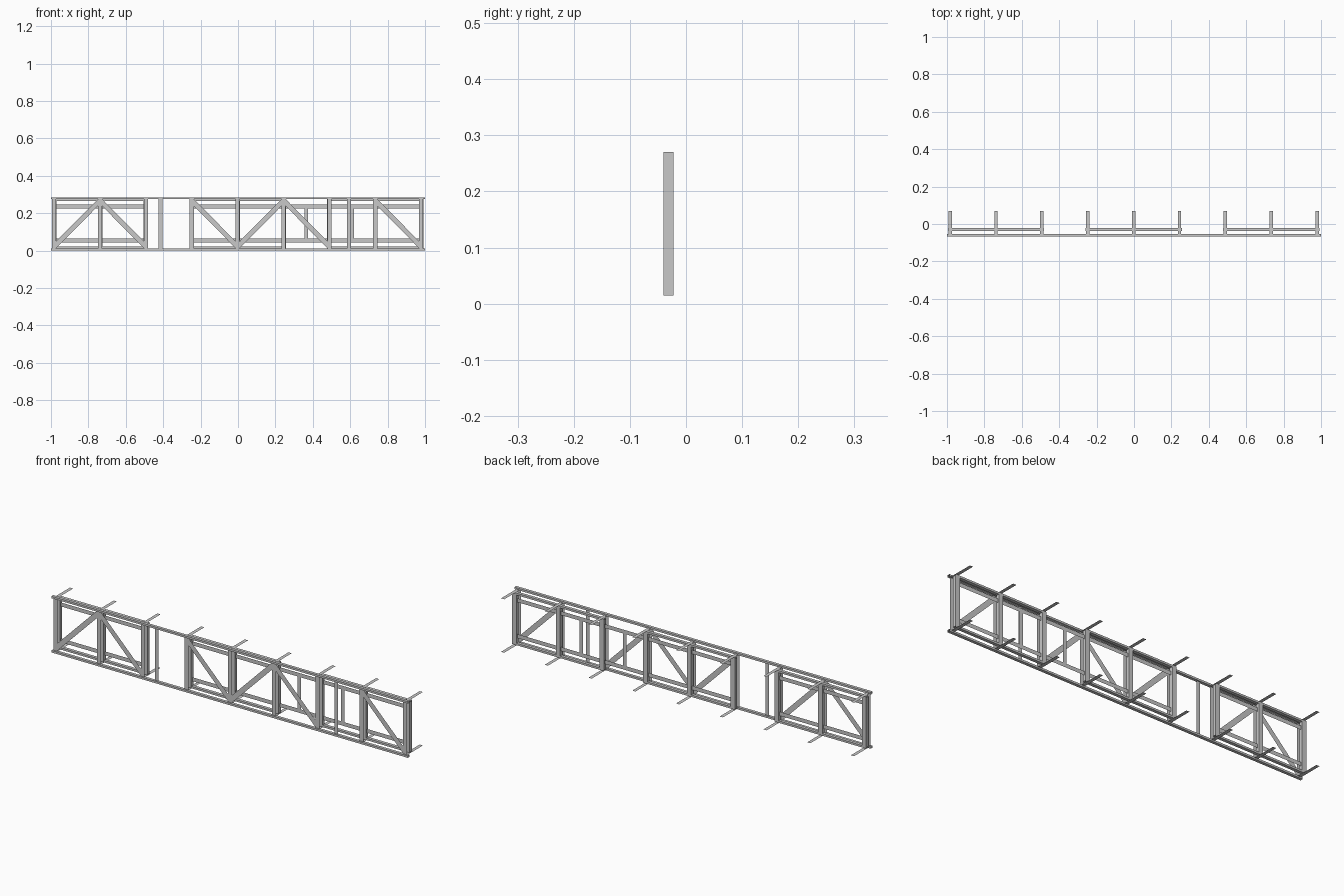
import bpy, bmesh
from mathutils import Vector

cube = bpy.data.objects.get("Cube")
if cube:
    bpy.data.objects.remove(cube)

steel = bpy.data.materials.new("grey_steel")
steel.use_nodes = True
GREY = (0.58, 0.58, 0.58, 1)
steel.diffuse_color = GREY
steel.node_tree.nodes["Principled BSDF"].inputs["Base Color"].default_value = GREY


def finish(name, bm):
    mesh = bpy.data.meshes.new(name)
    bm.to_mesh(mesh)
    bm.free()
    mesh.materials.append(steel)
    obj = bpy.data.objects.new(name, mesh)
    bpy.context.collection.objects.link(obj)


def tube(name, low, high, axis):
    """Open-ended rectangular tube filling the given bounds along one axis."""
    low, high = Vector(low), Vector(high)
    bm = bmesh.new()
    bmesh.ops.create_cube(bm, size=1)
    bmesh.ops.scale(bm, vec=high - low, verts=bm.verts)
    bmesh.ops.translate(bm, vec=(low + high) / 2, verts=bm.verts)
    bm.normal_update()
    caps = [f for f in bm.faces if abs(f.normal[axis]) > 0.5]
    bmesh.ops.delete(bm, geom=caps, context='FACES_ONLY')
    finish(name, bm)


def strip(name, start, end, width, normal):
    """Flat sheet bar between two points, facing the given normal."""
    start, end, normal = Vector(start), Vector(end), Vector(normal)
    side = (end - start).cross(normal).normalized() * width / 2
    bm = bmesh.new()
    face = bm.faces.new([bm.verts.new(p) for p in
                         (start + side, end + side, end - side, start - side)])
    face.normal_update()
    if face.normal.dot(normal) < 0:
        face.normal_flip()
    finish(name, bm)


FRONT, UP, DOWN = (0, -1, 0), (0, 0, 1), (0, 0, -1)
posts = [-0.983 + 0.2453 * i for i in range(9)]

# Full-length front chords
tube("front_chord_bottom", (-1, -0.068, 0), (1, -0.053, 0.01), 0)
tube("front_chord_top", (-1, -0.068, 0.275), (1, -0.053, 0.285), 0)

# Inner chords, one pair per two-bay frame
for first in (0, 3, 6):
    x0, x1 = posts[first] - 0.012, posts[first + 2] + 0.012
    tube("inner_chord_bottom", (x0, -0.038, 0.011), (x1, -0.022, 0.021), 0)
    tube("inner_chord_top", (x0, -0.038, 0.265), (x1, -0.022, 0.275), 0)

# Posts with a front cover plate and rear-facing bracket arms
for x in posts:
    tube("post", (x - 0.012, -0.04, 0.015), (x + 0.012, -0.022, 0.27), 2)
    strip("post_cover", (x, -0.06, 0.004), (x, -0.06, 0.281), 0.022, FRONT)
    for z, facing in ((0.007, DOWN), (0.278, UP)):
        strip("bracket_arm", (x, -0.055, z), (x, 0.07, z), 0.018, facing)

# Diagonal braces: bay number and rising (+1) or falling (-1)
for bay, slope in ((0, 1), (1, -1), (3, -1), (4, 1), (5, -1), (7, -1)):
    a, b = (0.02, 0.268) if slope > 0 else (0.268, 0.02)
    strip("diagonal_brace", (posts[bay], -0.061, a), (posts[bay + 1], -0.061, b), 0.026, FRONT)

# Horizontal rails
for x0, x1 in ((posts[0], posts[2]), (posts[3], posts[8])):
    for z in (0.054, 0.236):
        strip("rail", (x0, -0.03, z), (x1, -0.03, z), 0.02, FRONT)

# Thin uprights on the front chords and short uprights between rails
for x in (-0.414, 0.594):
    strip("thin_upright", (x, -0.06, 0.008), (x, -0.06, 0.278), 0.02, FRONT)
for x in (0.365, 0.611):
    strip("short_upright", (x, -0.032, 0.054), (x, -0.032, 0.236), 0.02, FRONT)
